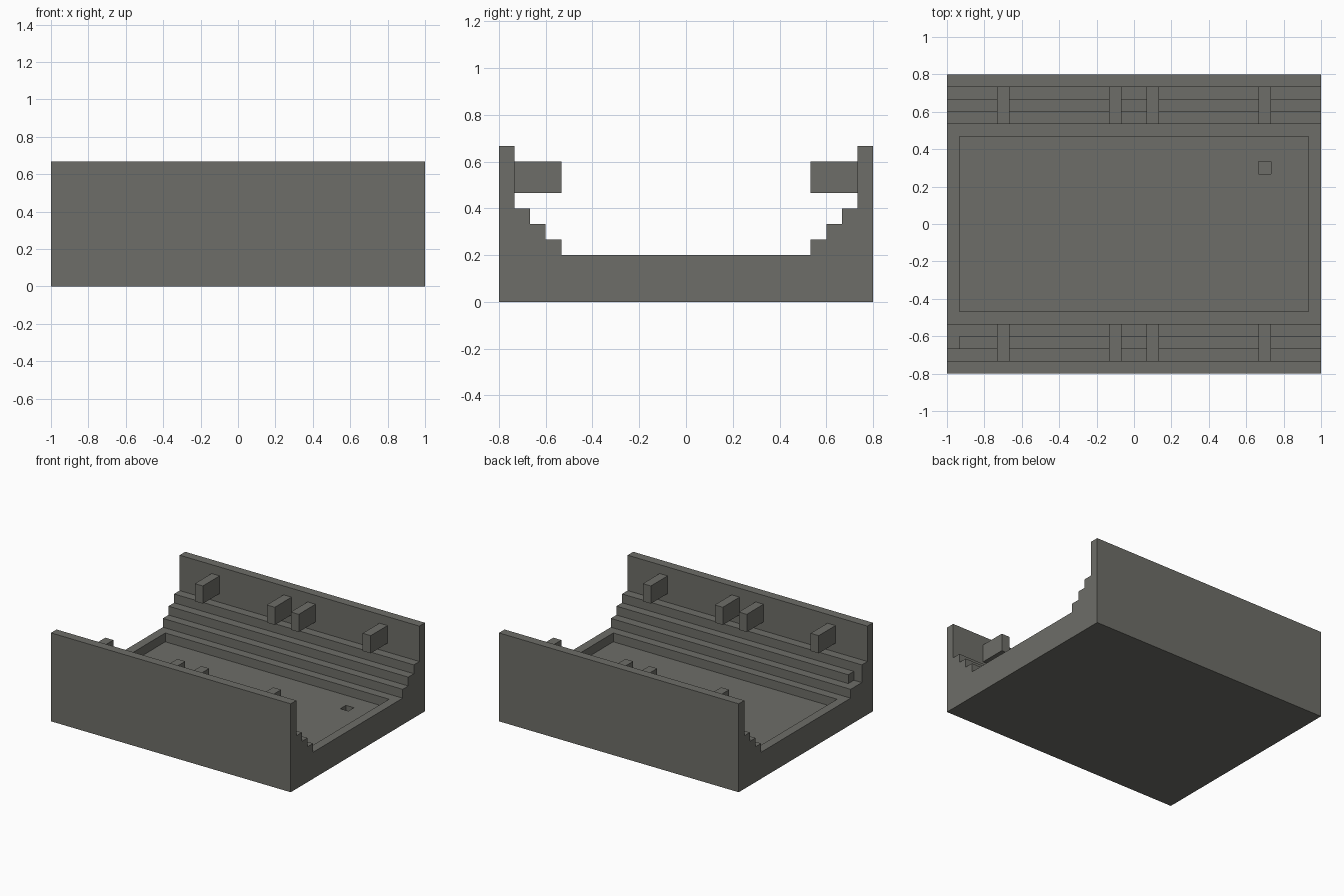
import bpy
import bmesh

cube = bpy.data.objects.get("Cube")
if cube:
    bpy.data.objects.remove(cube, do_unlink=True)

U = 1 / 15  # one module of the build

stone = bpy.data.materials.new("warm_grey")
stone.use_nodes = True
colour = (0.155, 0.155, 0.138, 1)
stone.diffuse_color = colour
stone.node_tree.nodes["Principled BSDF"].inputs["Base Color"].default_value = colour


def prism(name, profile, x0, x1):
    """Extrude a (y, z) profile along x, all in modules."""
    bm = bmesh.new()
    face = bm.faces.new([bm.verts.new((x0 * U, y * U, z * U)) for y, z in profile])
    moved = bmesh.ops.extrude_face_region(bm, geom=[face])["geom"]
    for v in moved:
        if isinstance(v, bmesh.types.BMVert):
            v.co.x = x1 * U
    bmesh.ops.recalc_face_normals(bm, faces=bm.faces)
    mesh = bpy.data.meshes.new(name)
    bm.to_mesh(mesh)
    bm.free()
    mesh.materials.append(stone)
    obj = bpy.data.objects.new(name, mesh)
    bpy.context.collection.objects.link(obj)
    return obj


def box(name, x0, x1, y0, y1, z0, z1):
    return prism(name, [(y0, z0), (y1, z0), (y1, z1), (y0, z1)], x0, x1)


def cut(target, cutter):
    cutter.hide_render = True
    mod = target.modifiers.new("cut", 'BOOLEAN')
    mod.operation = 'DIFFERENCE'
    mod.solver = 'EXACT'
    mod.object = cutter
    bpy.context.view_layer.objects.active = target
    bpy.ops.object.modifier_apply(modifier=mod.name)
    bpy.data.objects.remove(cutter, do_unlink=True)


# Trough body: floor, three steps and a wall on each side
half = [(12, 0), (12, 10), (11, 10), (11, 6), (10, 6), (10, 5),
        (9, 5), (9, 4), (8, 4), (8, 3)]
body = prism("stepped_trough", half + [(-y, z) for y, z in reversed(half)], -15, 15)

# Sunken floor, small drain pit and missing end of the front middle step
cut(body, box("floor_cutter", -14, 14, -7, 7, 2, 4))
cut(body, box("pit_cutter", 10, 11, 4, 5, 1, 2.5))
cut(body, box("notch_cutter", -16, -14, -10, -8.5, 4, 5.5))

# Brackets on both walls
for side, y0, y1 in (("front", -11, -8), ("back", 8, 11)):
    for i, x in enumerate((-11, -2, 1, 10)):
        box(f"{side}_bracket_{i + 1}", x, x + 1, y0, y1, 7, 9)
